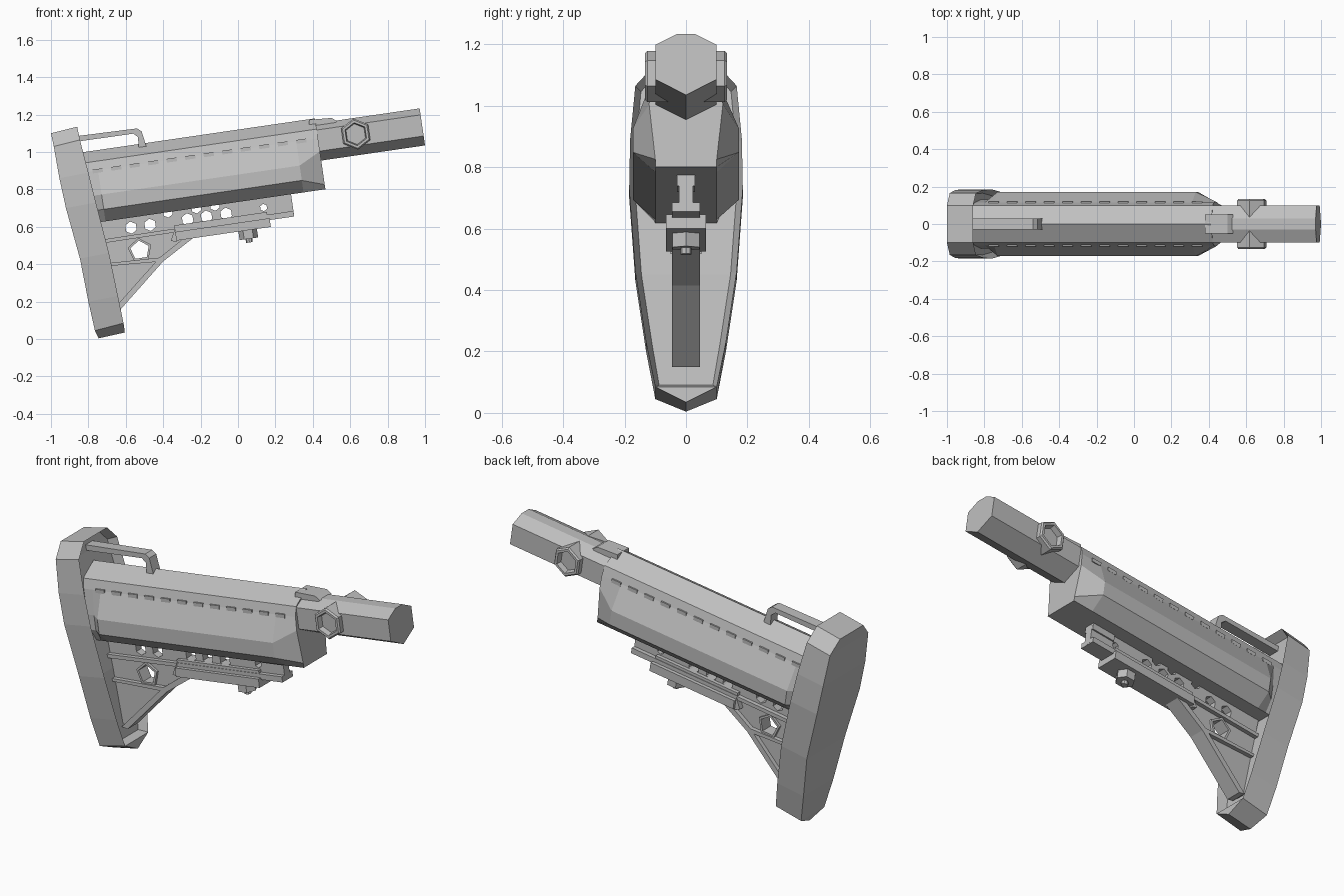
import bpy, bmesh, math
from mathutils import Vector

if "Cube" in bpy.data.objects:
    bpy.data.objects.remove(bpy.data.objects["Cube"])

GREY = bpy.data.materials.new("plain_grey")
GREY.use_nodes = True
GREY.diffuse_color = (0.52, 0.52, 0.52, 1)
GREY.node_tree.nodes["Principled BSDF"].inputs["Base Color"].default_value = (0.52, 0.52, 0.52, 1)

TILT = math.radians(8.3)
C, S = math.cos(TILT), math.sin(TILT)


def tilt(u, y, v):
    """Point given along the tilted barrel axis (u) and across it (v)."""
    return Vector((u * C - v * S, y, u * S + v * C))


def flat(pts):
    """Tilted profile turned into x, z pairs."""
    return [(tilt(u, 0, v).x, tilt(u, 0, v).z) for u, v in pts]


def ngon(u, v, r, n, turn=0.0):
    return flat([(u + r * math.sin(math.tau * i / n + turn),
                  v + r * math.cos(math.tau * i / n + turn)) for i in range(n)])


def loft(name, rings, edit=None):
    bm = bmesh.new()
    loops = [[bm.verts.new(p) for p in ring] for ring in rings]
    n = len(loops[0])
    for a, b in zip(loops, loops[1:]):
        for i in range(n):
            j = (i + 1) % n
            bm.faces.new((a[i], a[j], b[j], b[i]))
    bm.faces.new(loops[0])
    bm.faces.new(loops[-1])
    bmesh.ops.remove_doubles(bm, verts=bm.verts, dist=0.0001)
    bmesh.ops.recalc_face_normals(bm, faces=bm.faces)
    if edit:
        bm.normal_update()
        edit(bm)
    me = bpy.data.meshes.new(name)
    bm.to_mesh(me)
    bm.free()
    me.materials.append(GREY)
    ob = bpy.data.objects.new(name, me)
    bpy.context.collection.objects.link(ob)
    return ob


def prism(name, pts, half, edit=None, mid=0.0):
    return loft(name, [[Vector((x, mid + s * half, z)) for x, z in pts] for s in (-1, 1)], edit)


def bar(name, u0, u1, v0, v1, half, mid=0.0):
    return prism(name, flat([(u0, v0), (u1, v0), (u1, v1), (u0, v1)]), half, None, mid)


def section(u, half):
    other = [(-y, v) for y, v in reversed(half) if y > 0]
    return [tilt(u, y, v) for y, v in half + other]


# Receiver tube
tube = [(0.03, 1.08), (0.1, 1.045), (0.1, 0.931), (0, 0.88)]
loft("receiver_tube", [section(u, tube) for u in (0.3, 1.139)])
prism("tube_wedge", [(0.38, 1.14), (0.38, 1.172), (0.5, 1.182), (0.53, 1.165), (0.5, 1.14)], 0.05)

# Faceted main body, tapered at both ends
top = [(0, 1.108), (0.1, 1.05), (0.115, 1.0)]
wide = top + [(0.172, 0.87), (0.172, 0.79), (0.1, 0.725)]
nose = top + [(0.12, 0.93), (0.1, 0.75), (0.1, 0.725)]
tail = top + [(0.13, 0.87), (0.13, 0.79), (0.1, 0.725)]
loft("main_body", [section(-0.72, tail), section(-0.66, tail), section(-0.61, wide),
                   section(0.46, wide), section(0.578, nose)])

# Toothed seam along both sides
for side in (-1, 1):
    for i in range(12):
        u = -0.64 + i * 0.1
        bar("seam_tooth", u, u + 0.055, 0.988, 1.008, 0.006, side * 0.115)


# Butt pad with hollow front
def hollow(bm):
    front = [f for f in bm.faces if f.normal.x > 0.7 and f.calc_center_median().z > 0.08]
    bmesh.ops.inset_region(bm, faces=front, thickness=0.02, depth=-0.05)


stations = [(-1.0, 1.10, -0.86, 1.135, 0.1), (-0.985, 1.03, -0.845, 1.065, 0.165),
            (-0.955, 0.86, -0.8, 0.89, 0.182), (-0.92, 0.7, -0.76, 0.73, 0.185),
            (-0.845, 0.43, -0.69, 0.46, 0.165), (-0.8, 0.2, -0.642, 0.23, 0.13),
            (-0.765, 0.045, -0.612, 0.085, 0.1), (-0.745, 0.004, -0.605, 0.035, 0)]
loft("butt_pad", [[Vector(p) for p in ((rx, -w, rz), (fx, -w, fz), (fx, w, fz), (rx, w, rz))]
                  for rx, rz, fx, fz, w in stations], hollow)

# Sling loop on top
prism("sling_loop", [(-0.9, 1.08), (-0.54, 1.126), (-0.515, 1.11), (-0.49, 1.03), (-0.53, 1.02),
                     (-0.535, 1.08), (-0.56, 1.098), (-0.9, 1.05)], 0.03)


# Hexagonal bosses on both sides of the tube
def boss_ends(bm):
    for thick, depth in ((0.008, 0.008), (0.014, 0.0), (0.006, -0.03)):
        ends = [f for f in bm.faces if abs(f.normal.y) > 0.99 and len(f.verts) == 6]
        bmesh.ops.inset_individual(bm, faces=ends, thickness=thick, depth=depth)


prism("hex_boss", ngon(0.781, 0.993, 0.084, 6), 0.126, boss_ends)

# Lower web plate with holes
web = prism("web_plate", [(-0.8, 0.72), (0.28, 0.8), (0.3, 0.66), (-0.24, 0.58), (-0.24, 0.545),
                          (-0.4, 0.42), (-0.635, 0.16), (-0.68, 0.16), (-0.75, 0.5)], 0.022)
holes = [(u, 0.672, 0.033, 6) for u in (-0.48, -0.377, -0.174, -0.072, 0.034)]
holes += [(u, 0.724, 0.028, 6) for u in (-0.274, -0.12, -0.02)]
holes += [(0.237, 0.676, 0.02, 6), (-0.45, 0.546, 0.052, 5)]
for u, v, r, n in holes:
    cutter = prism("hole_cutter", ngon(u, v, r, n), 0.1)
    cutter.hide_render = True
    cutter.hide_viewport = True
    cut = web.modifiers.new("hole", 'BOOLEAN')
    cut.operation = 'DIFFERENCE'
    cut.solver = 'EXACT'
    cut.object = cutter

# Raised ring around the large hole
outer, inner = ngon(-0.45, 0.546, 0.066, 5), ngon(-0.45, 0.546, 0.052, 5)
for i in range(5):
    j = (i + 1) % 5
    prism("hole_ring", [outer[i], outer[j], inner[j], inner[i]], 0.036)

# Ribs, diagonal strut and lower rail
prism("upper_rib", [(-0.77, 0.505), (-0.34, 0.57), (-0.34, 0.59), (-0.77, 0.525)], 0.045)
prism("lower_rib", [(-0.75, 0.385), (-0.41, 0.415), (-0.42, 0.435), (-0.75, 0.4)], 0.045)
prism("diagonal_strut", [(-0.635, 0.15), (-0.4, 0.415), (-0.24, 0.54), (-0.27, 0.555),
                         (-0.42, 0.435), (-0.67, 0.155)], 0.045)
bar("rail_flange", -0.25, 0.392, 0.605, 0.635, 0.045)
bar("rail_front_lip", 0.255, 0.392, 0.69, 0.74, 0.03)
bar("rail_block", -0.25, 0.26, 0.568, 0.615, 0.065)
bar("rail_cap", -0.25, 0.25, 0.615, 0.65, 0.042)
prism("rail_rear_clip", flat([(-0.28, 0.572), (-0.25, 0.56), (-0.24, 0.61), (-0.255, 0.62)]), 0.05)


# Clamp bolt under the rail
def upright(name, u, r, v0, v1, n):
    loft(name, [[tilt(u + r * math.cos(math.tau * i / n), r * math.sin(math.tau * i / n), v)
                 for i in range(n)] for v in (v0, v1)])


upright("clamp_nut", 0.135, 0.05, 0.522, 0.57, 6)
upright("clamp_bolt", 0.135, 0.018, 0.502, 0.53, 8)
